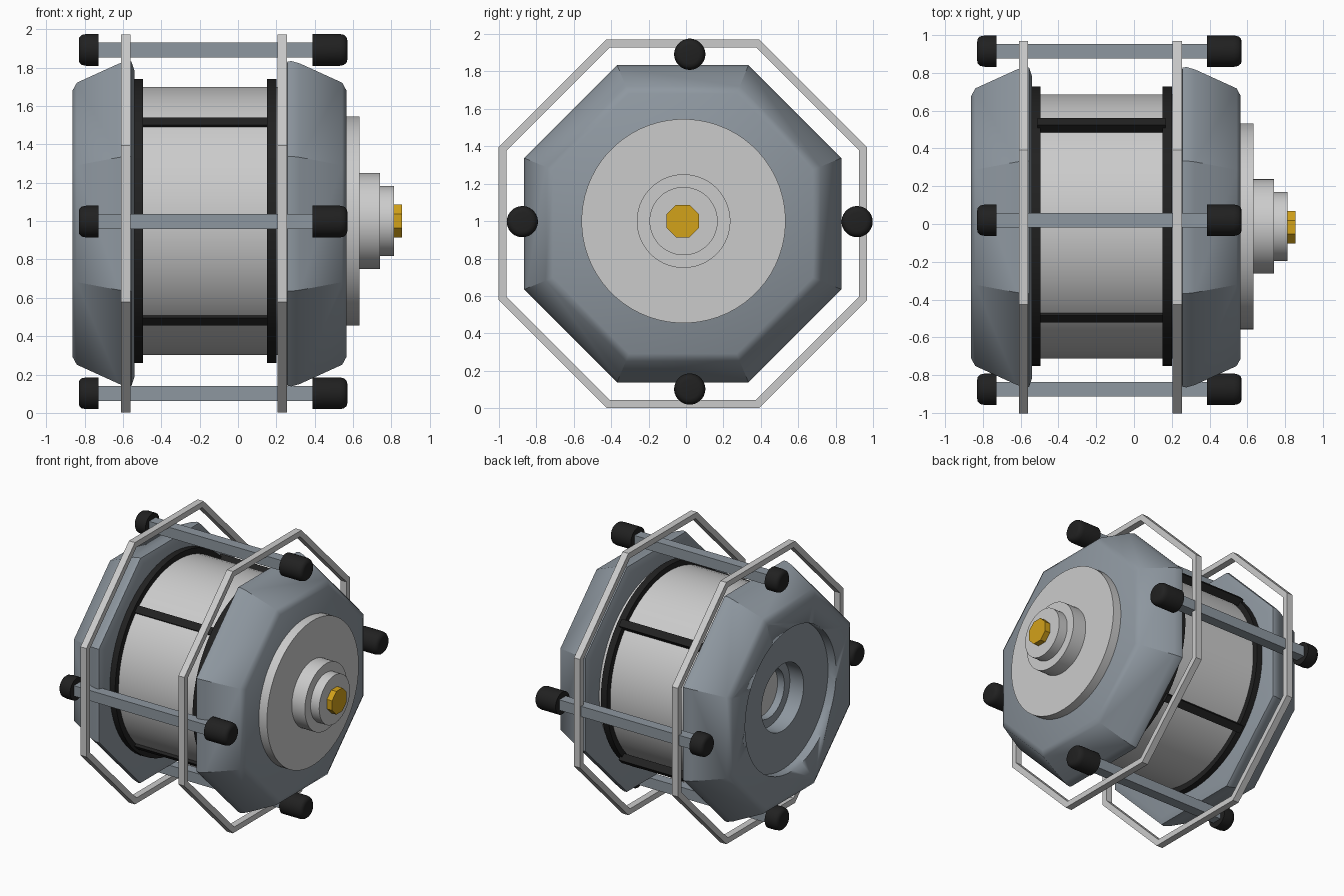
import bpy, bmesh, math

if "Cube" in bpy.data.objects:
    bpy.data.objects.remove(bpy.data.objects["Cube"])


def material(name, color):
    m = bpy.data.materials.new(name)
    m.diffuse_color = (*color, 1)
    m.use_nodes = True
    m.node_tree.nodes["Principled BSDF"].inputs["Base Color"].default_value = m.diffuse_color
    return m


STEEL = material("blue_grey", (0.27, 0.31, 0.35))
BLACK = material("black", (0.015, 0.015, 0.015))
GOLD = material("gold", (0.65, 0.36, 0.01))


def finish(name, bm, mat=None, angle=None):
    bmesh.ops.recalc_face_normals(bm, faces=bm.faces)
    me = bpy.data.meshes.new(name)
    bm.to_mesh(me)
    bm.free()
    ob = bpy.data.objects.new(name, me)
    bpy.context.collection.objects.link(ob)
    if mat:
        me.materials.append(mat)
    if angle:
        bpy.ops.object.select_all(action='DESELECT')
        bpy.context.view_layer.objects.active = ob
        ob.select_set(True)
        bpy.ops.object.shade_smooth_by_angle(angle=math.radians(angle))
    return ob


def lathe(name, profile, n, y, z, mat=None, angle=30, closed=False):
    """Spin (x, radius) points around the x axis; radius is the flat-to-centre distance."""
    bm = bmesh.new()
    k = 1 / math.cos(math.pi / n)
    rings = []
    for x, r in profile:
        ring = []
        for i in range(n):
            a = 2 * math.pi * (i + 0.5) / n
            ring.append(bm.verts.new((x, y + r * k * math.cos(a), z + r * k * math.sin(a))))
        rings.append(ring)
    pairs = list(zip(rings, rings[1:]))
    if closed:
        pairs.append((rings[-1], rings[0]))
    else:
        bm.faces.new(rings[0])
        bm.faces.new(rings[-1])
    for a, b in pairs:
        for i in range(n):
            j = (i + 1) % n
            bm.faces.new((a[i], a[j], b[j], b[i]))
    return finish(name, bm, mat, angle)


def box(name, center, size, mat=None, roll=0):
    bm = bmesh.new()
    bmesh.ops.create_cube(bm, size=1)
    bmesh.ops.scale(bm, vec=size, verts=bm.verts)
    ob = finish(name, bm, mat)
    ob.location = center
    ob.rotation_euler.x = roll
    return ob


YC, ZC = -0.017, 0.986   # octagonal parts
YD, ZD = -0.013, 1.0     # round parts
YR, ZR = 0.02, 0.997     # rods and bars

# Tapered octagonal end housings
housing = [(-0.862, 0.695), (-0.84, 0.735), (-0.62, 0.835), (-0.575, 0.848),
           (-0.555, 0.845), (-0.54, 0.80)]
left = lathe("left_housing", housing, 8, YC, ZC, STEEL, 40)
lathe("right_housing", [(-0.297 - x, r) for x, r in housing], 8, YC, ZC, STEEL, 40)

# Stepped round recess in the left housing
cutter = lathe("recess_cutter", [(-0.95, 0.54), (-0.795, 0.54), (-0.795, 0.25),
                                 (-0.68, 0.25), (-0.68, 0.185), (-0.61, 0.185)],
               64, YD, ZD, STEEL)
cutter.hide_render = True
cutter.hide_viewport = True
cut = left.modifiers.new("recess", 'BOOLEAN')
cut.operation = 'DIFFERENCE'
cut.solver = 'EXACT'
cut.object = cutter
lathe("recess_floor", [(-0.625, 0.183), (-0.608, 0.183)], 48, YD, ZD)

# Drum with its two black bands
lathe("drum", [(-0.56, 0.698), (0.26, 0.698)], 64, YD, ZD)
for name, x in (("left_band", -0.545), ("right_band", 0.15)):
    lathe(name, [(x, 0.69), (x, 0.74), (x + 0.05, 0.74), (x + 0.05, 0.69)],
          64, YD, ZD, BLACK, closed=True)

# Four black bars along the drum
for i in range(4):
    a = math.pi / 4 + i * math.pi / 2
    box(f"drum_bar_{i + 1}", (-0.172, YR + 0.712 * math.cos(a), ZR + 0.712 * math.sin(a)),
        (0.68, 0.055, 0.055), BLACK, a)

# Thin octagonal frames
for name, x in (("left_frame", -0.61), ("right_frame", 0.205)):
    lathe(name, [(x, 0.943), (x, 0.985), (x + 0.05, 0.985), (x + 0.05, 0.943)],
          8, YC, ZC, None, 20, closed=True)

# Four square rods with rounded black caps
for i in range(4):
    a = i * math.pi / 2
    y, z = YR + 0.895 * math.cos(a), ZR + 0.895 * math.sin(a)
    box(f"rod_{i + 1}", (-0.17, y, z), (1.16, 0.078, 0.078), STEEL)
    lathe(f"rod_cap_right_{i + 1}", [(0.387, 0.083), (0.53, 0.083), (0.553, 0.078),
                                     (0.566, 0.066), (0.57, 0.05)], 32, y, z, BLACK, 40)
    lathe(f"rod_cap_left_{i + 1}", [(-0.727, 0.083), (-0.79, 0.083), (-0.815, 0.078),
                                    (-0.827, 0.066), (-0.83, 0.05)], 32, y, z, BLACK, 40)

# Stepped hub and gold octagonal tip on the right
lathe("hub", [(0.55, 0.545), (0.632, 0.545), (0.632, 0.25), (0.741, 0.25),
              (0.741, 0.182), (0.813, 0.182)], 64, YD, ZD)
lathe("hub_tip", [(0.80, 0.087), (0.856, 0.087)], 8, -0.017, ZD, GOLD, 20)
